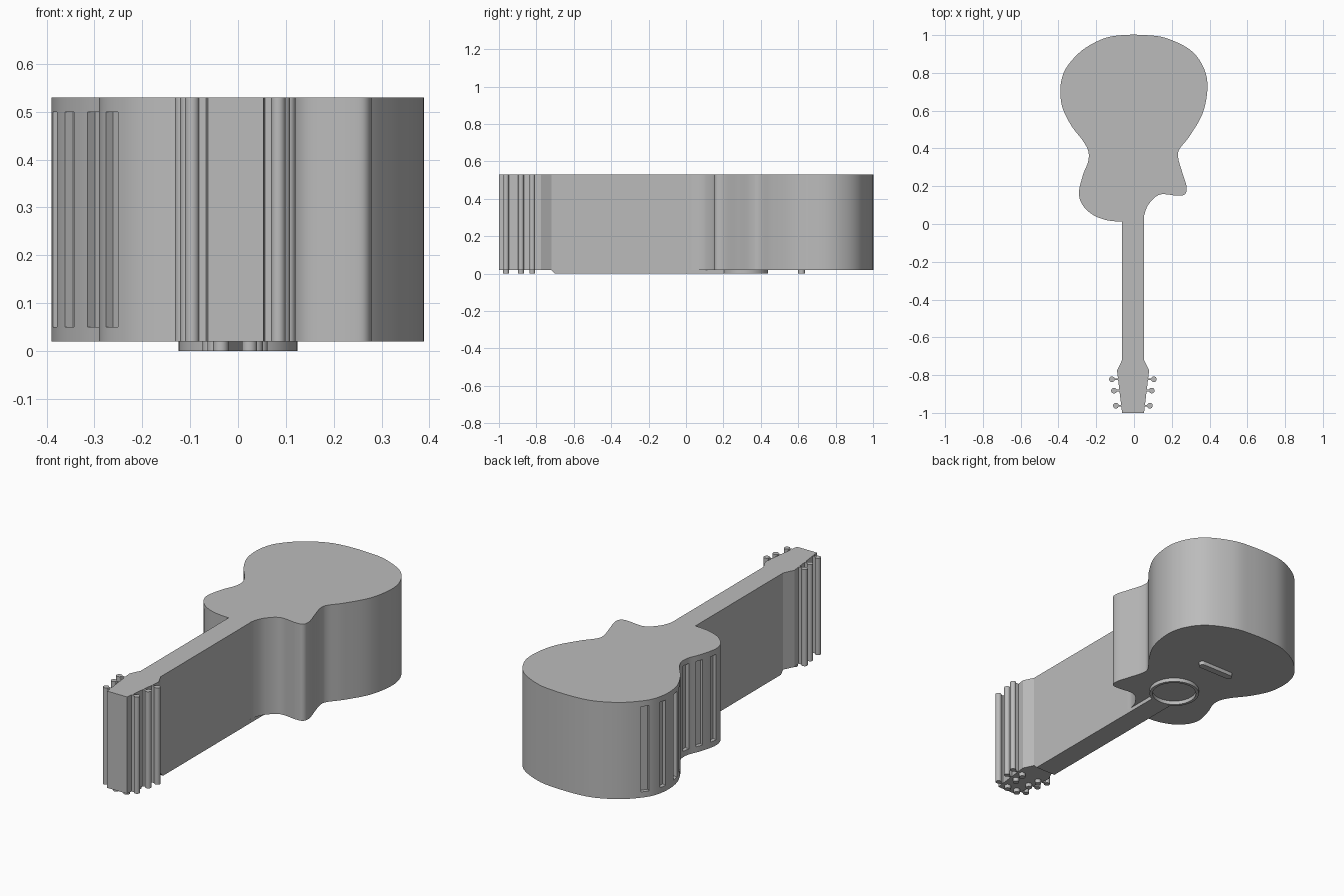
import bpy, bmesh, math
from mathutils import Vector

cube = bpy.data.objects.get("Cube")
if cube:
    bpy.data.objects.remove(cube)

LOW, TOP = 0.02, 0.53

grey = bpy.data.materials.new("plain_grey")
grey.use_nodes = True
grey.diffuse_color = (0.5, 0.5, 0.5, 1)
grey.node_tree.nodes["Principled BSDF"].inputs["Base Color"].default_value = (0.5, 0.5, 0.5, 1)


def finish(name, bm):
    bmesh.ops.recalc_face_normals(bm, faces=bm.faces)
    mesh = bpy.data.meshes.new(name)
    bm.to_mesh(mesh)
    bm.free()
    mesh.materials.append(grey)
    ob = bpy.data.objects.new(name, mesh)
    bpy.context.collection.objects.link(ob)
    return ob


def smooth(ob):
    bpy.ops.object.select_all(action='DESELECT')
    ob.select_set(True)
    bpy.context.view_layer.objects.active = ob
    bpy.ops.object.shade_smooth_by_angle(angle=math.radians(30))


def prism(name, outline, z0, z1):
    """Extrude a flat outline straight up."""
    bm = bmesh.new()
    face = bm.faces.new([bm.verts.new((p[0], p[1], z0)) for p in outline])
    new = bmesh.ops.extrude_face_region(bm, geom=[face])["geom"]
    bmesh.ops.translate(bm, vec=(0, 0, z1 - z0),
                        verts=[v for v in new if isinstance(v, bmesh.types.BMVert)])
    return finish(name, bm)


def arc(cx, cy, rx, ry, a0=0, a1=360, n=24):
    return [(cx + rx * math.cos(math.radians(a0 + (a1 - a0) * i / n)),
             cy + ry * math.sin(math.radians(a0 + (a1 - a0) * i / n)))
            for i in range(n + (abs(a1 - a0) < 360))]


def spline(points, steps=8):
    """Smooth open curve through the points."""
    p = [Vector(q) for q in points]
    p = [p[0]] + p + [p[-1]]
    out = []
    for a, b, c, d in zip(p, p[1:], p[2:], p[3:]):
        for i in range(steps):
            t = i / steps
            out.append(0.5 * (2 * b + (c - a) * t + (2 * a - 5 * b + 4 * c - d) * t * t
                              + (3 * b - a - 3 * c + d) * t ** 3))
    return out + [p[-1]]


# Body: bouts, waist and cutaway horn
body_curve = spline([
    (-.063, .012), (-.143, .02), (-.22, .05), (-.275, .105), (-.291, .17), (-.27, .26),
    (-.243, .33), (-.242, .385), (-.27, .44), (-.328, .515), (-.375, .605), (-.39, .69),
    (-.382, .77), (-.35, .84), (-.27, .923), (-.16, .982), (-.06, 1), (.06, 1), (.17, .984),
    (.296, .923), (.365, .835), (.389, .73), (.365, .59), (.296, .468), (.24, .395),
    (.234, .35), (.254, .278), (.278, .198), (.27, .158), (.23, .15), (.138, .156),
    (.08, .108), (.055, .05), (.053, .012)])
body = prism("body", body_curve, LOW, TOP)

# Side slots, cut square to the outline of the right flank
bm = bmesh.new()
flank = body_curve[8:14 * 8]
for y in (.09, .185, .27, .345, .48, .557, .635, .745, .84):
    i = min(range(1, len(flank) - 1), key=lambda k: abs(flank[k].y - y))
    a, b = flank[i - 1], flank[i + 1]
    along = (b - a).normalized()
    t = (y - a.y) / (b.y - a.y)
    spot = a.lerp(b, t)
    inward = Vector((along.y, -along.x))
    corners = [spot + along * u + inward * w
               for u, w in ((-.02, -.02), (.02, -.02), (.02, .02), (-.02, .02))]
    face = bm.faces.new([bm.verts.new((c.x, c.y, .05)) for c in corners])
    new = bmesh.ops.extrude_face_region(bm, geom=[face])["geom"]
    bmesh.ops.translate(bm, vec=(0, 0, .45),
                        verts=[v for v in new if isinstance(v, bmesh.types.BMVert)])
cutter = finish("slot_cutter", bm)
cut = body.modifiers.new("slots", 'BOOLEAN')
cut.operation, cut.solver, cut.object = 'DIFFERENCE', 'EXACT', cutter
bpy.context.view_layer.objects.active = body
bpy.ops.object.modifier_apply(modifier="slots")
bpy.data.objects.remove(cutter)
smooth(body)

# Neck flaring into the headstock
prism("neck_and_headstock", [
    (-.063, .012), (-.063, -.72), (-.09, -.775), (-.063, -1),
    (.053, -1), (.08, -.775), (.053, -.72), (.053, .012)], LOW, TOP)

# Fretboard with a bevelled nut end
fretboard = prism("fretboard", [(-.063, -.72), (.053, -.72), (.053, .202), (-.063, .202)], 0, LOW)
for v in fretboard.data.vertices:
    if v.co.z < .01 and v.co.y < 0:
        v.co.y += .02

# Sound hole ring
bm = bmesh.new()
rings = [[bm.verts.new((x, y, z)) for x, y in arc(0, .315, r, r, n=48)]
         for r, z in ((.124, 0), (.124, LOW), (.109, LOW), (.109, 0))]
for k in range(4):
    lo, hi = rings[k], rings[(k + 1) % 4]
    for i in range(48):
        j = (i + 1) % 48
        bm.faces.new((lo[i], lo[j], hi[j], hi[i]))
smooth(finish("sound_hole_ring", bm))

# Bridge bar with round ends
smooth(prism("bridge", arc(.068, .618, .018, .018, -90, 90, 12)
             + arc(-.104, .618, .018, .018, 90, 270, 12), 0, LOW))

# Tuners: shaft and knob on each edge, post on the face
for row, (y, knob, post) in enumerate(((-.822, .111, .052), (-.882, .1, .042), (-.962, .09, .03))):
    for side, label in ((-1, "right"), (1, "left")):
        tag = f"{label}_{row + 1}"
        x = side * knob - .006
        smooth(prism("tuner_knob_" + tag, arc(x, y, .015, .015), LOW, TOP))
        x0, x1 = sorted((x - side * .01, side * .055 - .005))
        prism("tuner_shaft_" + tag, [(x0, y - .005), (x1, y - .005),
                                     (x1, y + .005), (x0, y + .005)], LOW, TOP)
        smooth(prism("tuner_post_" + tag, arc(side * post - .006, y, .016, .016), 0, LOW))
